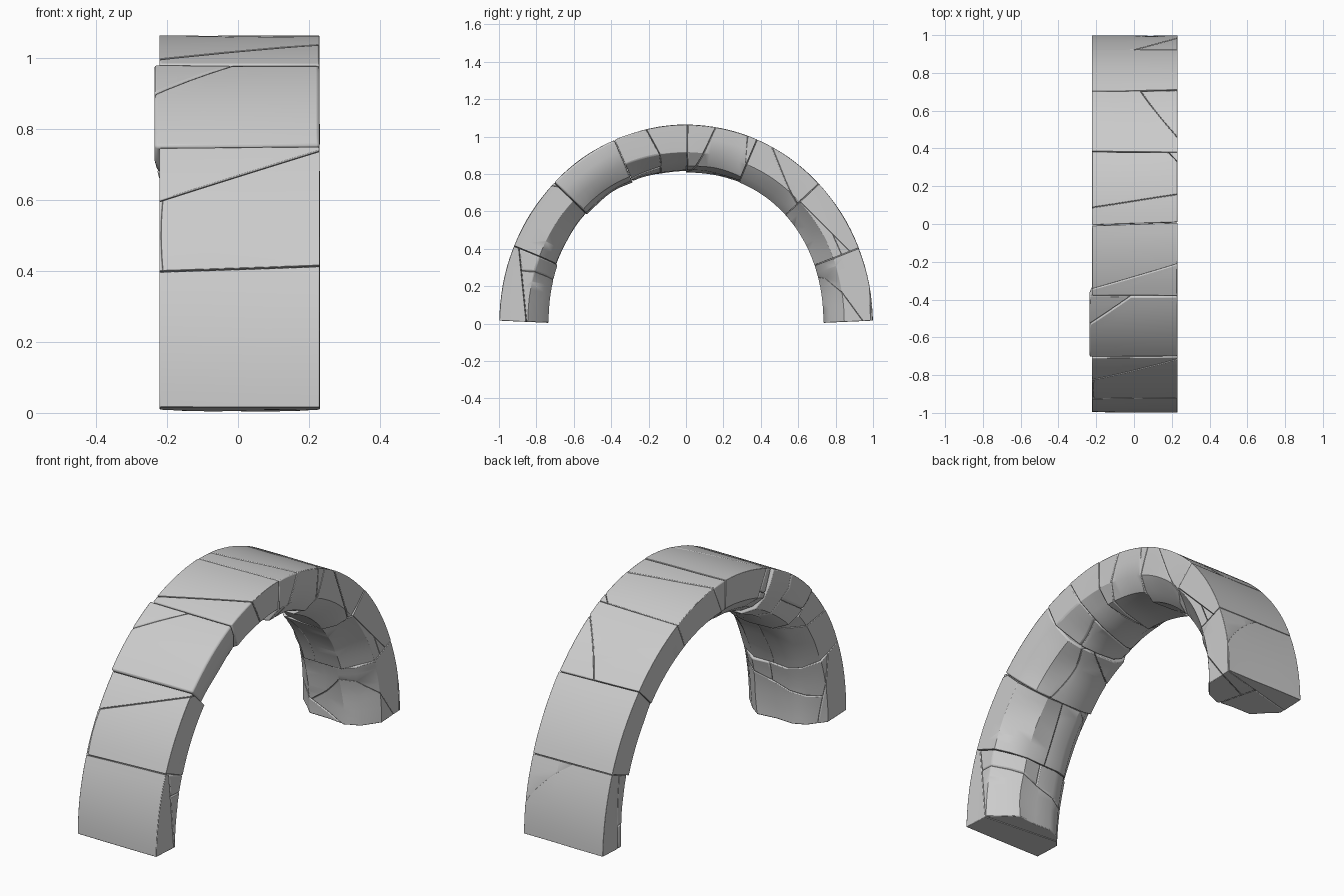
import bpy, bmesh, math, random
from mathutils import Vector, noise

if "Cube" in bpy.data.objects:
    bpy.data.objects.remove(bpy.data.objects["Cube"])

random.seed(7)
BLOCKS, SEGS = 8, 8
# cross-section: (x, depth from outer curve 0 to inner curve 1)
PROFILE = [(-.222, 0), (-.08, 0), (.08, 0), (.23, 0), (.23, .28), (.226, .58), (.165, .83),
           (.10, .99), (0, 1.0), (-.10, .99), (-.165, .83), (-.22, .58), (-.222, .28)]


def arch_point(t, d):
    """Point between the outer ellipse and the slightly squarer inner curve."""
    c, s = math.cos(t), math.sin(t)
    k = (abs(c) ** 2.12 + abs(s) ** 2.12) ** (-1 / 2.12)
    outer = Vector((0, c, 1.065 * s))
    inner = Vector((0, .735 * c * k, .808 * s * k))
    return outer.lerp(inner, d)


def line_cut(y0, z0, y1, z1, tilt=0.0, x=.2):
    """Crack plane through a line seen from the side, leaning along x."""
    n = Vector((0, -(z1 - z0), y1 - y0)).normalized()
    n.x = tilt
    return Vector((x, y0, z0)), n.normalized()


def plane_cut(point, normal):
    return Vector(point), Vector(normal).normalized()


# crack planes per block; each one splits off a piece behind the normal
CRACKS = {
    0: [line_cut(.98, .05, .975, .25, .25),
        plane_cut((-.12, .98, .07), (.45, .1, 1)),
        plane_cut((.05, .80, .10), (-.35, .75, .55))],
    1: [line_cut(.78, .47, .60, .65, .3), plane_cut((.1, .72, .44), (-.5, .8, .35))],
    2: [line_cut(.50, .90, .60, .65, .8), plane_cut((-.1, .45, .72), (.75, .5, .6))],
    3: [line_cut(.15, 1.04, .05, .82, -.15), plane_cut((.2, .36, .98), (-1, -.9, .1))],
    4: [line_cut(-.10, .82, -.20, 1.0, .3), plane_cut((0, -.2, .86), (.3, -.4, .8))],
    5: [plane_cut((-.14, -.47, .95), (.6, -.75, -.25)),
        plane_cut((0, -.50, .66), (.35, -.5, .7))],
    6: [plane_cut((.08, -.75, .69), (.35, -.15, -1)),
        plane_cut((-.09, -.71, .5), (.8, -.6, .3))],
    7: [plane_cut((0, -.84, .1), (.1, 1, .1)), plane_cut((0, -1, .22), (-.3, .05, 1)),
        plane_cut((.04, -1, .1), (1, .1, 0))],
}


def make_block(k, skew):
    """Wedge-shaped voussoir with an uneven inner face."""
    bm = bmesh.new()
    jitter = [(random.uniform(-.014, .014), random.uniform(-.05, .04)) for _ in PROFILE]
    rings = []
    for i in range(SEGS + 1):
        u = i / SEGS
        ring = []
        for (x, d), (jx, jd) in zip(PROFILE, jitter):
            t = (k + u) * math.pi / BLOCKS
            t += x * (skew[k] * (1 - u) + skew[k + 1] * u)
            t += .0015 * (1 - 2 * u)
            if d > .3:
                n = noise.noise(Vector((x * 5, d * 3 + k, t * 4)))
                x += jx + (.016 * n if abs(x) > .05 else 0)
                x = max(-.222, min(.231, x))
                if d > .6:
                    d = min(1.0, d + jd + .04 * n)
            elif d == 0:
                d = .008 + .012 * noise.noise(Vector((x * 4, k * 3, t * 3)))
            p = arch_point(t, d)
            # one stone stands proud on the left face
            p.x = x - .013 if x < 0 and k == 5 else x
            # feet are worn: a little higher towards the outer side
            p.z = max(p.z, .004 + .012 * (1 - d))
            ring.append(bm.verts.new(p))
        rings.append(ring)
    n = len(PROFILE)
    for a, b in zip(rings, rings[1:]):
        for j in range(n):
            bm.faces.new((a[j], a[(j + 1) % n], b[(j + 1) % n], b[j]))
    bm.faces.new(rings[0])
    bm.faces.new(rings[-1])
    bmesh.ops.remove_doubles(bm, verts=bm.verts, dist=.0005)
    bmesh.ops.recalc_face_normals(bm, faces=bm.faces)
    return bm


def keep_side(bm, point, normal):
    """Copy of the stone with everything behind the plane removed and capped."""
    part = bm.copy()
    bmesh.ops.bisect_plane(part, geom=part.verts[:] + part.edges[:] + part.faces[:],
                           plane_co=point + normal * .0008, plane_no=normal, clear_inner=True)
    rim = [e for e in part.edges if e.is_boundary]
    if rim:
        bmesh.ops.holes_fill(part, edges=rim, sides=0)
    bmesh.ops.remove_doubles(part, verts=part.verts, dist=.0015)
    bmesh.ops.recalc_face_normals(part, faces=part.faces)
    return part


def add_stone(name, bm):
    mesh = bpy.data.meshes.new(name)
    bm.to_mesh(mesh)
    obj = bpy.data.objects.new(name, mesh)
    bpy.context.collection.objects.link(obj)
    # softened stone edges
    bevel = obj.modifiers.new("worn_edges", 'BEVEL')
    bevel.width = .009
    bevel.segments = 2
    bevel.limit_method = 'ANGLE'
    bevel.angle_limit = math.radians(45)
    bpy.ops.object.select_all(action='DESELECT')
    obj.select_set(True)
    bpy.context.view_layer.objects.active = obj
    bpy.ops.object.shade_smooth_by_angle(angle=math.radians(30))


# joints lean slightly across the width, level at both feet
skew = [0] + [random.uniform(-.04, .04) for _ in range(BLOCKS - 1)] + [0]
for k in range(BLOCKS):
    rest = make_block(k, skew)
    pieces = []
    for point, normal in CRACKS[k]:
        chip = keep_side(rest, point, -normal)
        remainder = keep_side(rest, point, normal)
        if len(chip.faces) < 4 or len(remainder.faces) < 4:
            continue
        pieces.append(chip)
        rest = remainder
    pieces.append(rest)
    for i, piece in enumerate(pieces):
        add_stone(f"arch_stone_{k + 1}_piece_{i + 1}", piece)
        piece.free()
